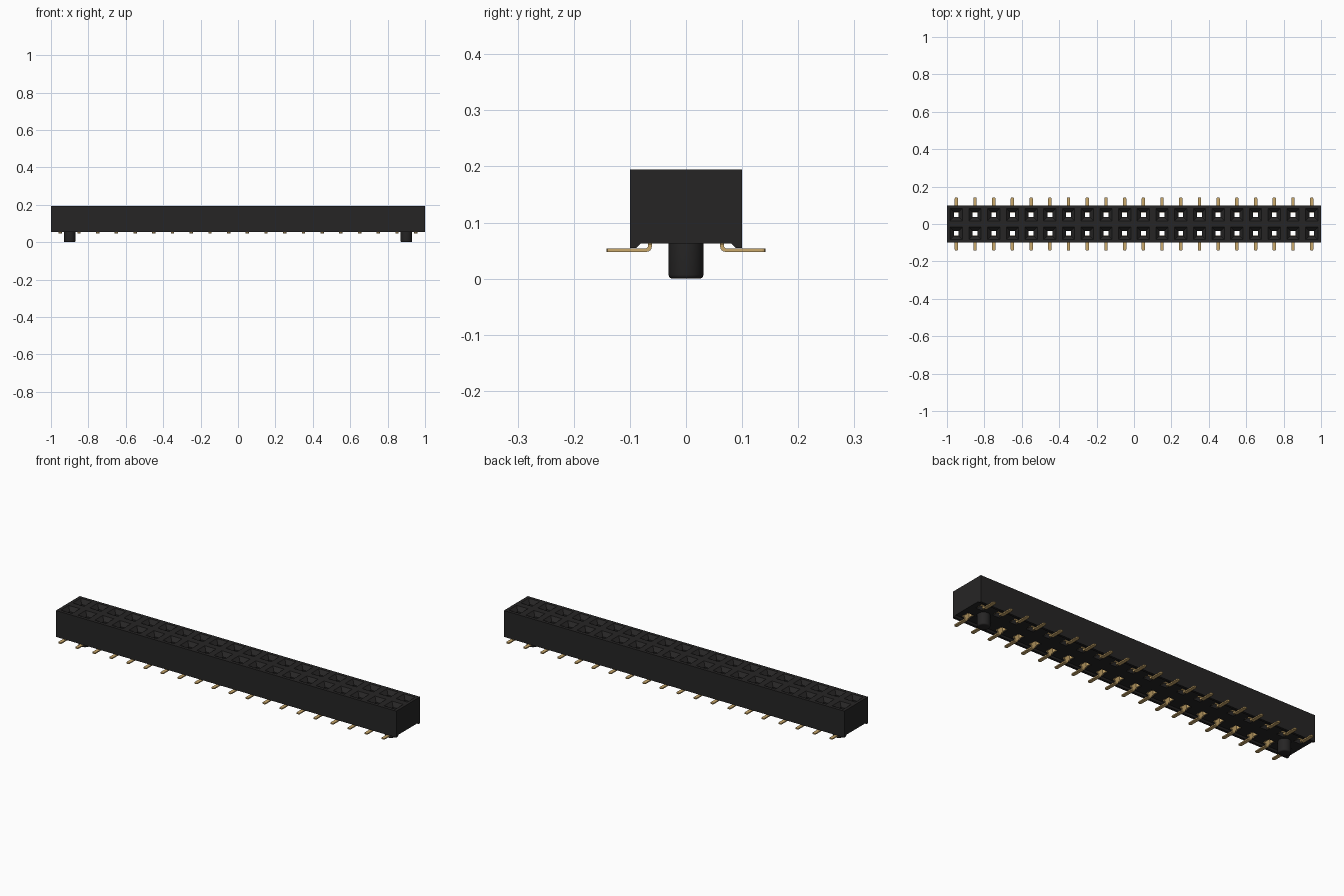
import bpy, bmesh, math
from mathutils import Matrix, Vector

if "Cube" in bpy.data.objects:
    bpy.data.objects.remove(bpy.data.objects["Cube"], do_unlink=True)

PITCH, COUNT = 0.1, 20
TOP, UNDER, LIP = 0.195, 0.063, 0.055


def material(name, color):
    m = bpy.data.materials.new(name)
    m.use_nodes = True
    m.diffuse_color = color
    bsdf = next(n for n in m.node_tree.nodes if n.type == 'BSDF_PRINCIPLED')
    bsdf.inputs["Base Color"].default_value = color
    return m


black = material("black plastic", (0.0194, 0.0185, 0.0185, 1))
gold = material("gold plating", (0.6, 0.4, 0.15, 1))


def finish(name, bm, mat, weld=True):
    if weld:
        bmesh.ops.remove_doubles(bm, verts=bm.verts, dist=1e-5)
    bmesh.ops.recalc_face_normals(bm, faces=bm.faces)
    mesh = bpy.data.meshes.new(name)
    bm.to_mesh(mesh)
    bm.free()
    mesh.materials.append(mat)
    ob = bpy.data.objects.new(name, mesh)
    bpy.context.collection.objects.link(ob)
    return ob


def prism(bm, profile, x0, x1):
    """Extrude a (y, z) profile along x."""
    a = [bm.verts.new((x0, y, z)) for y, z in profile]
    b = [bm.verts.new((x1, y, z)) for y, z in profile]
    bm.faces.new(a)
    bm.faces.new(b[::-1])
    for i in range(len(a)):
        j = (i + 1) % len(a)
        bm.faces.new((a[i], b[i], b[j], a[j]))


def box(bm, lo, hi):
    prism(bm, [(lo[1], lo[2]), (hi[1], lo[2]), (hi[1], hi[2]), (lo[1], hi[2])], lo[0], hi[0])


cells = [(-1 + PITCH * (i + 0.5), s) for i in range(COUNT) for s in (-1, 1)]

# Housing: each cell is a funnel, a square throat and a contact cavity
rings = [(0.05, TOP), (0.033, TOP), (0.013, 0.175), (0.013, 0.16),
         (0.021, 0.16), (0.021, UNDER), (0.05, UNDER)]
bm = bmesh.new()
for cx, s in cells:
    loops = [[bm.verts.new((cx + u * h, s * 0.05 + v * h, z))
              for u, v in ((-1, -1), (1, -1), (1, 1), (-1, 1))] for h, z in rings]
    for a, b in zip(loops, loops[1:]):
        for i in range(4):
            j = (i + 1) % 4
            bm.faces.new((a[i], a[j], b[j], b[i]))
bmesh.ops.remove_doubles(bm, verts=bm.verts, dist=1e-5)
# Close the outer walls between the top and bottom borders
rim = [e for e in bm.edges if e.is_boundary]
bmesh.ops.bridge_loops(bm, edges=rim)
finish("housing", bm, black)

# Standing lips along both lower edges
bm = bmesh.new()
for s in (-1, 1):
    prism(bm, [(s * 0.1, UNDER), (s * 0.1, LIP), (s * 0.088, LIP), (s * 0.08, UNDER)], -1, 1)
finish("lower_lips", bm, black)

# Locating pegs with chamfered tips
for side, x in (("right", -0.9), ("left", 0.9)):
    bm = bmesh.new()
    bmesh.ops.create_cone(bm, cap_ends=True, segments=32, radius1=0.031, radius2=0.031,
                          depth=UNDER + 0.002,
                          matrix=Matrix.Translation((x, 0, UNDER / 2 + 0.001)))
    tip = [e for e in bm.edges if all(v.co.z < 0.01 for v in e.verts)]
    bmesh.ops.bevel(bm, geom=tip, offset=0.007, segments=3, affect='EDGES', profile=0.5)
    peg = finish(side + "_peg", bm, black)
    bpy.ops.object.select_all(action='DESELECT')
    peg.select_set(True)
    bpy.context.view_layer.objects.active = peg
    bpy.ops.object.shade_smooth_by_angle(angle=math.radians(40))

# Contacts: flat solder tail, rounded bend, and a forked clip in the cavity
FOOT, FOOT_TOP, INNER, OUTER = 0.048, 0.054, 0.061, 0.068
bend = []
for k in range(5):
    t = math.radians(90 * k / 4)
    bend.append((INNER + 0.009 * (1 - math.cos(t)), FOOT + 0.009 * (1 - math.sin(t))))
tail = bend + [(0.142, FOOT), (0.142, FOOT_TOP), (0.071, FOOT_TOP),
               (OUTER, FOOT_TOP + 0.003), (OUTER, 0.08), (INNER, 0.08)]
for row, s in (("front", -1), ("back", 1)):
    bm = bmesh.new()
    for cx in (c for c, side in cells if side == s):
        part = bmesh.new()
        prism(part, tail, -0.009, 0.009)
        ends = [e for e in part.edges if all(v.co.y > 0.141 for v in e.verts)
                and abs(e.verts[0].co.x - e.verts[1].co.x) < 1e-6]
        bmesh.ops.bevel(part, geom=ends, offset=0.006, segments=2, affect='EDGES', profile=0.5)
        box(part, (-0.018, INNER, 0.06), (0.018, OUTER, 0.085))
        for u in (-1, 1):
            box(part, (u * 0.014, 0.036, 0.066), (u * 0.019, OUTER, 0.15))
        bmesh.ops.transform(part, matrix=Matrix.Translation((cx, 0, 0)) @
                            Matrix.Diagonal(Vector((1, s, 1, 1))), verts=part.verts)
        temp = bpy.data.meshes.new("temp")
        part.to_mesh(temp)
        part.free()
        bm.from_mesh(temp)
        bpy.data.meshes.remove(temp)
    finish(row + "_contacts", bm, gold, weld=False)
